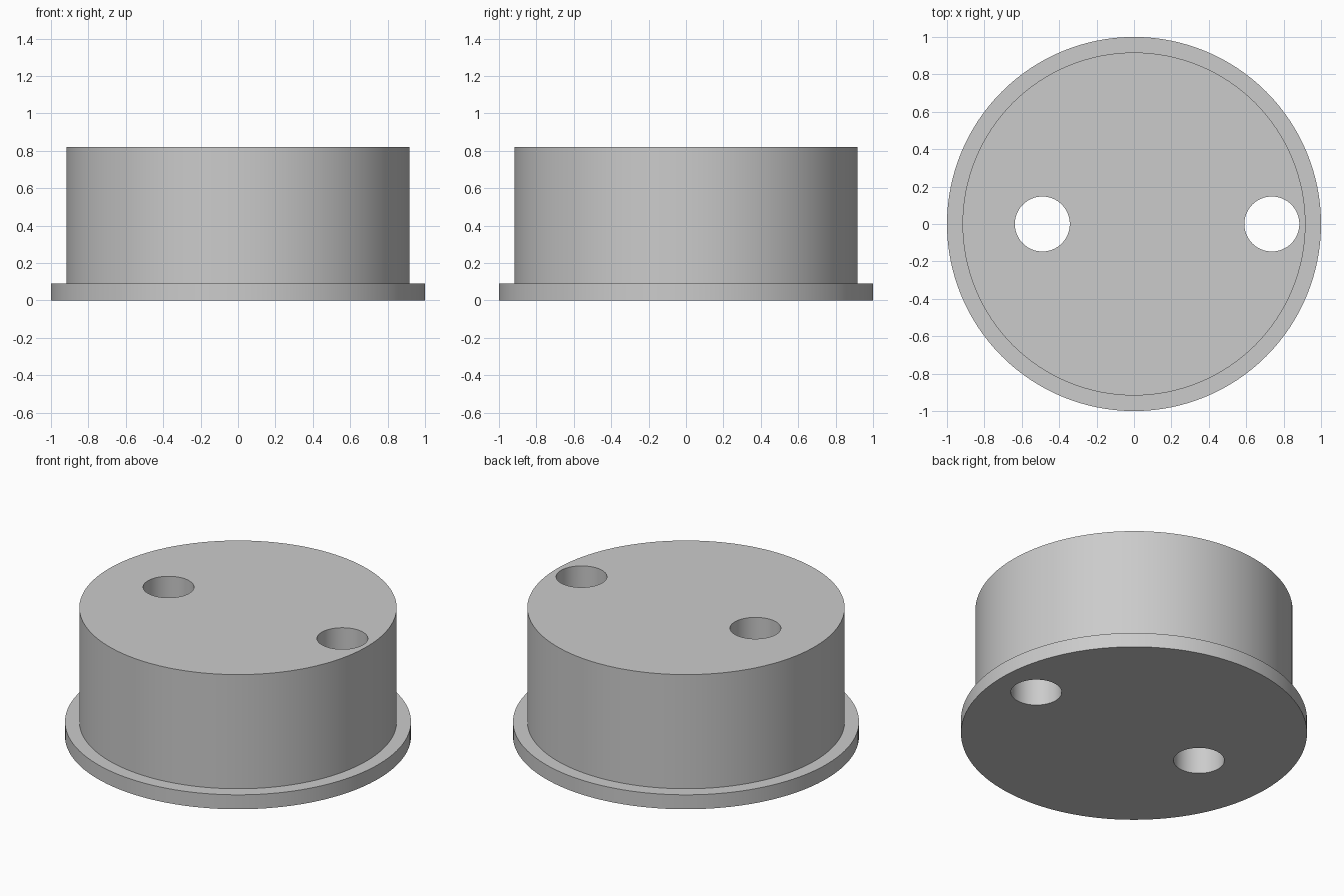
import bpy
import bmesh
from mathutils import Vector

cube = bpy.data.objects.get("Cube")
if cube:
    bpy.data.objects.remove(cube, do_unlink=True)

SEGMENTS = 128
FLANGE_RADIUS, BODY_RADIUS, HOLE_RADIUS = 1.0, 0.917, 0.147
FLANGE_TOP, BODY_TOP = 0.092, 0.82
HOLE_CENTRES = (-0.49, 0.737)

grey = bpy.data.materials.new("plain grey")
grey.use_nodes = True
colour = (0.6, 0.6, 0.6, 1)
grey.diffuse_color = colour
grey.node_tree.nodes["Principled BSDF"].inputs["Base Color"].default_value = colour


def turned_solid(name, profile, segments, x=0):
    """Closed solid of stacked rings, given as (radius, height) pairs."""
    bm = bmesh.new()
    rings = []
    for radius, z in profile:
        ring = bmesh.ops.create_circle(bm, segments=segments, radius=radius)["verts"]
        bmesh.ops.translate(bm, verts=ring, vec=Vector((x, 0, z)))
        rings.append(ring)
    for low, high in zip(rings, rings[1:]):
        for i in range(segments):
            j = (i + 1) % segments
            bm.faces.new((low[i], low[j], high[j], high[i]))
    bm.faces.new(rings[0])
    bm.faces.new(rings[-1])
    bmesh.ops.recalc_face_normals(bm, faces=bm.faces)
    mesh = bpy.data.meshes.new(name)
    bm.to_mesh(mesh)
    bm.free()
    mesh.materials.append(grey)
    obj = bpy.data.objects.new(name, mesh)
    bpy.context.collection.objects.link(obj)
    return obj


# Drum with a thin flange around its foot
drum = turned_solid("flanged_drum", [
    (FLANGE_RADIUS, 0), (FLANGE_RADIUS, FLANGE_TOP),
    (BODY_RADIUS, FLANGE_TOP), (BODY_RADIUS, BODY_TOP)], SEGMENTS)

bpy.ops.object.select_all(action="DESELECT")
bpy.context.view_layer.objects.active = drum
drum.select_set(True)

# Two off-centre holes right through the drum
for x in HOLE_CENTRES:
    cutter = turned_solid("hole_cutter", [
        (HOLE_RADIUS, -0.1), (HOLE_RADIUS, BODY_TOP + 0.1)], SEGMENTS // 2, x)
    cutter.hide_render = True
    cut = drum.modifiers.new("hole", "BOOLEAN")
    cut.operation = "DIFFERENCE"
    cut.solver = "EXACT"
    cut.object = cutter
    bpy.ops.object.modifier_apply(modifier=cut.name)
    bpy.data.objects.remove(cutter, do_unlink=True)

bpy.ops.object.shade_smooth_by_angle()
